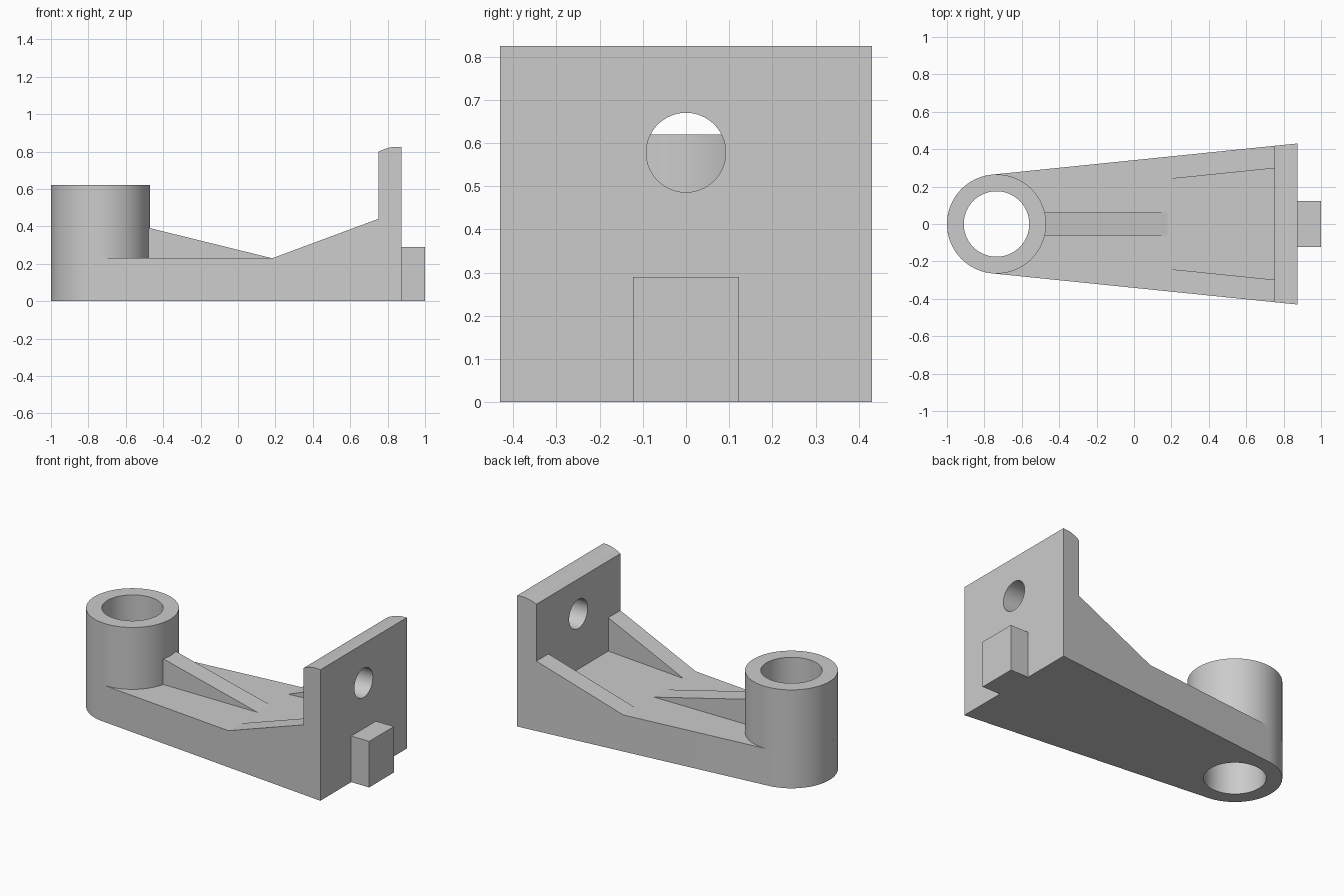
import bpy
import bmesh
from math import sin, cos, pi, atan
from mathutils import Matrix, Vector

cube = bpy.data.objects.get("Cube")
if cube:
    bpy.data.objects.remove(cube, do_unlink=True)

# Main dimensions
BOSS_X, BOSS_R, BORE_R = -0.735, 0.265, 0.175
BASE_TOP, BOSS_TOP = 0.23, 0.62
WALL_IN, WALL_OUT = 0.75, 0.875
SLOPE = 0.102
TANGENT = pi / 2 + atan(SLOPE)

grey = bpy.data.materials.new("plain grey")
grey.use_nodes = True
grey.diffuse_color = (0.6, 0.6, 0.6, 1)
grey.node_tree.nodes["Principled BSDF"].inputs["Base Color"].default_value = (0.6, 0.6, 0.6, 1)


def edge_y(x):
    """Half width of the tapered body at x."""
    tx = BOSS_X + BOSS_R * cos(TANGENT)
    return BOSS_R * sin(TANGENT) + SLOPE * (x - tx)


def loft(name, lower, upper):
    """Closed solid between two matching point loops."""
    bm = bmesh.new()
    a = [bm.verts.new(p) for p in lower]
    b = [bm.verts.new(p) for p in upper]
    bm.faces.new(a)
    bm.faces.new(b)
    for i in range(len(a)):
        j = (i + 1) % len(a)
        bm.faces.new((a[i], a[j], b[j], b[i]))
    bmesh.ops.recalc_face_normals(bm, faces=bm.faces[:])
    mesh = bpy.data.meshes.new(name)
    bm.to_mesh(mesh)
    bm.free()
    ob = bpy.data.objects.new(name, mesh)
    bpy.context.collection.objects.link(ob)
    mesh.materials.append(grey)
    return ob


def prism(name, outline, z0, z1):
    return loft(name, [(x, y, z0) for x, y in outline], [(x, y, z1) for x, y in outline])


def circle(r, n=96):
    return [(BOSS_X + r * cos(2 * pi * i / n), r * sin(2 * pi * i / n)) for i in range(n)]


def cut(ob, cutter):
    mod = ob.modifiers.new("hole", "BOOLEAN")
    mod.operation = "DIFFERENCE"
    mod.solver = "EXACT"
    mod.object = cutter
    bpy.context.view_layer.objects.active = ob
    bpy.ops.object.modifier_apply(modifier=mod.name)


# Tapered base with a rounded end
steps = 48
arc = [TANGENT + (2 * pi - 2 * TANGENT) * i / steps for i in range(steps + 1)]
outline = [(BOSS_X + BOSS_R * cos(t), BOSS_R * sin(t)) for t in arc]
outline += [(WALL_IN, -edge_y(WALL_IN)), (WALL_IN, edge_y(WALL_IN))]
base = prism("base", outline, 0, BASE_TOP)

# Boss above the base, bored right through
boss = prism("boss", circle(BOSS_R), BASE_TOP, BOSS_TOP)
bore = prism("bore_cutter", circle(BORE_R), -0.1, 0.8)
cut(base, bore)
cut(boss, bore)

# End wall with a rounded top edge
side = [(WALL_IN, 0), (WALL_OUT, 0), (WALL_OUT, 0.825), (0.84, 0.825),
        (0.82, 0.823), (0.795, 0.817), (0.77, 0.808), (WALL_IN, 0.798)]
wall = loft("end_wall", [(x, -edge_y(x), z) for x, z in side],
            [(x, edge_y(x), z) for x, z in side])
ring = [(0.092 * cos(2 * pi * i / 64), 0.578 + 0.092 * sin(2 * pi * i / 64)) for i in range(64)]
wall_bore = loft("wall_hole_cutter", [(0.6, y, z) for y, z in ring], [(1, y, z) for y, z in ring])
cut(wall, wall_bore)

# Locating block behind the wall
prism("locating_block", [(WALL_OUT, -0.123), (1, -0.123), (1, 0.123), (WALL_OUT, 0.123)], 0, 0.29)

# Centre rib sloping down from the boss
rib = [(-0.51, BASE_TOP), (0.18, BASE_TOP), (-0.51, 0.40)]
loft("centre_rib", [(x, -0.062, z) for x, z in rib], [(x, 0.062, z) for x, z in rib])

# Side ribs sloping up to the wall
gusset = [(0.185, BASE_TOP), (WALL_IN, BASE_TOP), (WALL_IN, 0.44)]
for label, s in (("left", 1), ("right", -1)):
    loft(label + "_side_rib", [(x, s * edge_y(x), z) for x, z in gusset],
         [(x, s * (edge_y(x) - 0.12), z) for x, z in gusset])

for cutter in (bore, wall_bore):
    bpy.data.objects.remove(cutter, do_unlink=True)

# Smooth round surfaces, sharp corners
for ob in (base, boss, wall):
    bpy.ops.object.select_all(action="DESELECT")
    ob.select_set(True)
    bpy.context.view_layer.objects.active = ob
    bpy.ops.object.shade_smooth_by_angle(angle=pi / 6)
